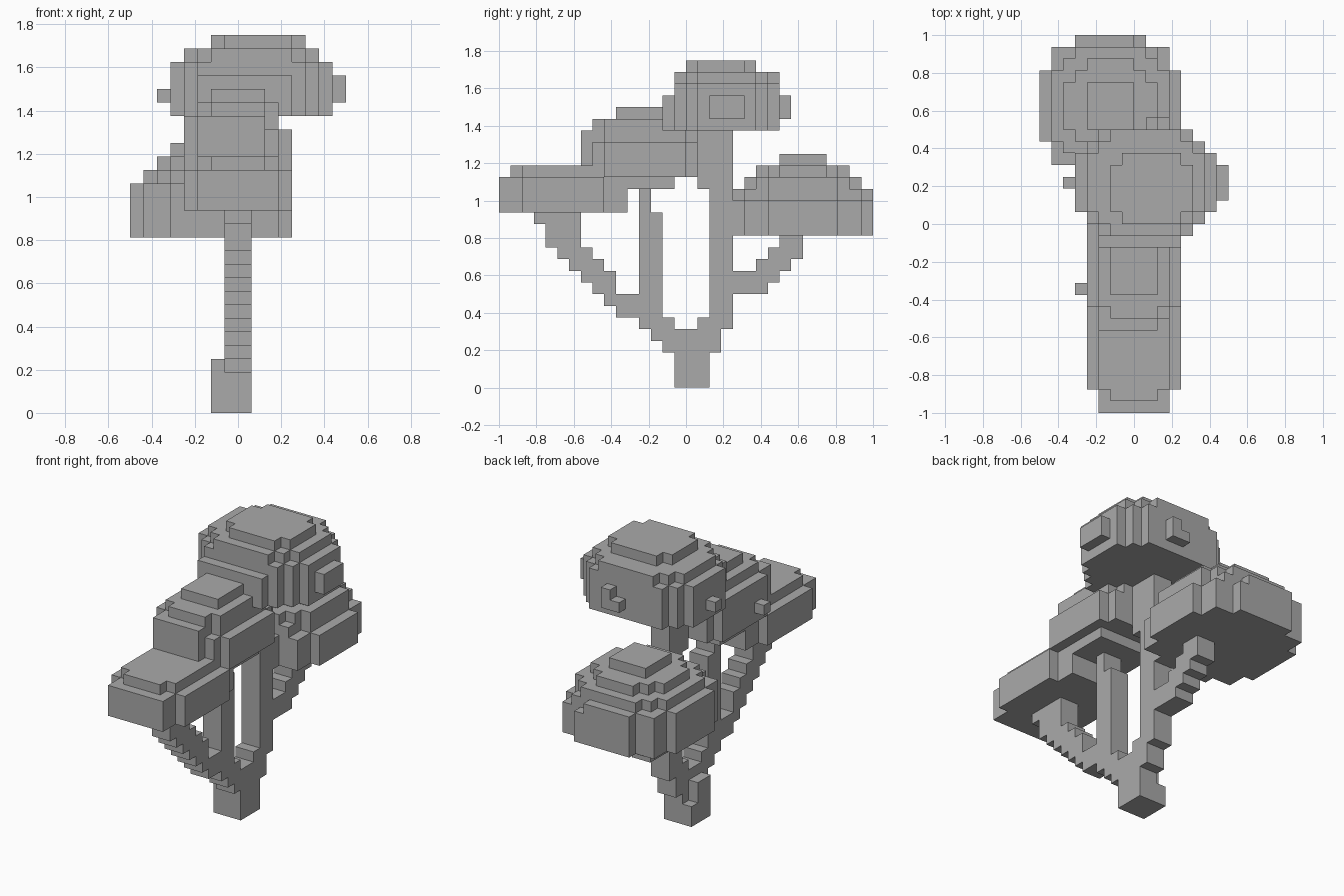
import bpy
import bmesh
from mathutils import Vector

cube = bpy.data.objects.get("Cube")
if cube:
    bpy.data.objects.remove(cube, do_unlink=True)

U = 0.0625  # block size

grey = bpy.data.materials.new("plain grey")
grey.use_nodes = True
colour = (0.4, 0.4, 0.4, 1)
grey.diffuse_color = colour
grey.node_tree.nodes["Principled BSDF"].inputs["Base Color"].default_value = colour


def box(x0, x1, y0, y1, z0, z1):
    return {(x, y, z) for x in range(x0, x1) for y in range(y0, y1) for z in range(z0, z1)}


def slab(x0, x1, y0, y1, z0, z1, power=2.5):
    """Block layer with a rounded footprint."""
    def inside(x, y):
        u = abs(2 * x + 1 - x0 - x1) / (x1 - x0)
        v = abs(2 * y + 1 - y0 - y1) / (y1 - y0)
        return u ** power + v ** power <= 1
    return {c for c in box(x0, x1, y0, y1, z0, z1) if inside(c[0], c[1])}


def branch(columns):
    return set().union(*(box(-1, 1, y, y + 1, z0, z1) for y, z0, z1 in columns))


parts = {}

# Stump and two upright trunks
parts["stump"] = box(-1, 1, -1, 2, 0, 5) | box(-2, -1, -1, 1, 0, 4) | box(-2, -1, 1, 2, 0, 2)
parts["main_trunk"] = (box(-1, 1, 2, 3, 3, 22) | box(-1, 1, 3, 4, 5, 22)
                       | box(-1, 1, 1, 2, 3, 6) | box(-1, 1, 1, 2, 17, 22))
parts["front_trunk"] = box(-1, 1, -4, -3, 5, 17) | box(-1, 1, -3, -2, 4, 17 - 2)

# Stepped branches
front = [(y, -y, 3 - y) for y in range(-9, -6)] + [(y, -y, 15) for y in range(-12, -9)]
parts["front_branch"] = branch(front + [(-13, 14, 15), (-6, 6, 8), (-5, 6, 8), (-2, 3, 6)])
parts["back_branch"] = branch([(4, 8, 10), (5, 8, 10), (6, 8, 11), (7, 9, 12), (8, 10, 13), (9, 11, 13)])

# Front low canopy
parts["front_canopy"] = slab(-4, 4, -16, -5, 15, 18, 3.05) | slab(-3, 3, -15, -6, 18, 19, 3)

# Middle canopy
parts["middle_canopy"] = (slab(-3, 3, -6, -1, 17, 18, 4)
                          | slab(-4, 4, -8, 1, 18, 21, 3.2)
                          | box(-3, 2, -9, -8, 19, 22)
                          | slab(-4, 3, -8, 1, 21, 22, 3.2)
                          | slab(-3, 3, -8, 0, 22, 23, 3)
                          | slab(-2, 2, -6, -1, 23, 24, 3)
                          | box(-5, -4, -6, -5, 19, 20))

# Back canopy
parts["back_canopy"] = (slab(-8, 4, 4, 16, 13, 16)
                        | slab(-8, 3, 4, 16, 16, 17)
                        | slab(-7, 3, 5, 15, 17, 18)
                        | slab(-6, 2, 6, 14, 18, 19)
                        | box(-4, 0, 8, 12, 19, 20))

# Top canopy with small knobs
parts["top_canopy"] = (slab(-5, 7, -1, 8, 22, 26, 2.8)
                       | box(-3, 4, -2, -1, 22, 25)
                       | slab(-4, 6, -1, 8, 26, 27)
                       | slab(-2, 5, 0, 6, 27, 28)
                       | box(7, 8, 2, 5, 23, 25)
                       | box(-6, -5, 3, 4, 23, 24)
                       | box(1, 3, 8, 9, 23, 24) | box(2, 3, 8, 9, 24, 25))

solid = set().union(*parts.values())
claimed = set()


def build(name, cells):
    """Skin the outer sides of a set of blocks."""
    bm = bmesh.new()
    for cell in sorted(cells):
        centre = Vector(cell) + Vector((0.5, 0.5, 0.5))
        for axis in range(3):
            for sign in (-1, 1):
                n = Vector((0, 0, 0))
                n[axis] = sign
                if tuple(int(a + b) for a, b in zip(cell, n)) in solid:
                    continue
                a = Vector((0, 0, 0))
                a[(axis + 1) % 3] = 0.5
                b = n.cross(a)
                corners = (a + b, b - a, -a - b, a - b)
                bm.faces.new([bm.verts.new((centre + n * 0.5 + c) * U) for c in corners])
    bmesh.ops.remove_doubles(bm, verts=bm.verts, dist=U / 100)
    bmesh.ops.dissolve_limit(bm, angle_limit=0.01, verts=bm.verts, edges=bm.edges)
    mesh = bpy.data.meshes.new(name)
    bm.to_mesh(mesh)
    bm.free()
    mesh.materials.append(grey)
    bpy.context.collection.objects.link(bpy.data.objects.new(name, mesh))


for name, cells in parts.items():
    build(name, cells - claimed)
    claimed |= cells
